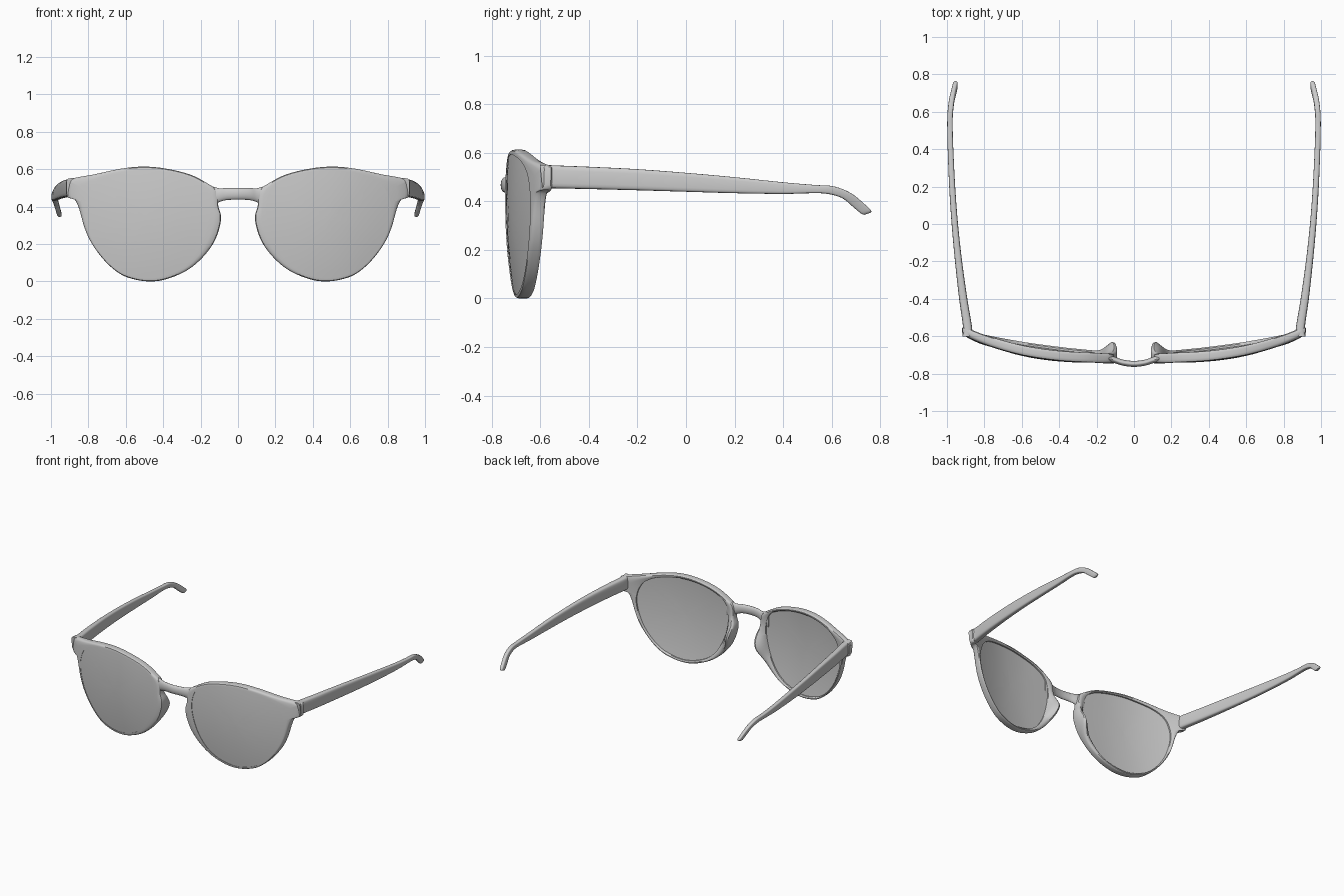
import bpy, bmesh, math
from mathutils import Vector

if "Cube" in bpy.data.objects:
    bpy.data.objects.remove(bpy.data.objects["Cube"])

grey = bpy.data.materials.new("plain_grey")
grey.diffuse_color = (0.6, 0.6, 0.6, 1)
grey.use_nodes = True
grey.node_tree.nodes["Principled BSDF"].inputs["Base Color"].default_value = grey.diffuse_color
CX, CZ = 0.49, 0.33          # middle of a lens


def spline(pts, n, closed=False):
    """Catmull-Rom curve through points of any dimension."""
    pts = [Vector(p) for p in pts]
    m, out = len(pts), []
    for i in range(m if closed else m - 1):
        if closed:
            a, b, c, d = (pts[(i + k) % m] for k in (-1, 0, 1, 2))
        else:
            a, b, c, d = (pts[min(max(i + k, 0), m - 1)] for k in (-1, 0, 1, 2))
        for s in range(n):
            t = s / n
            out.append(b + (c - a) * (t / 2) + (2 * a - 5 * b + 4 * c - d) * (t * t / 2)
                       + (3 * b - a - 3 * c + d) * (t ** 3 / 2))
    return out if closed else out + [pts[-1]]


def lookup(table, x):
    """Smooth interpolation in a small table."""
    for (x0, y0), (x1, y1) in zip(table, table[1:]):
        if x <= x1:
            return y0 + (y1 - y0) * (x - x0) / (x1 - x0)
    return table[-1][1]


FRONT = [tuple(p) for p in spline([(0, -.752), (.1, -.746), (.2, -.745), (.4, -.738), (.6, -.708),
                                   (.8, -.648), (.92, -.595), (1, -.55)], 6)]


def front_y(x, z):
    return lookup(FRONT, x) + 0.2 * (z - 0.4) ** 2


def build(name, rings, wrap_rings=False, caps=False, mirror=True, angle=40):
    """Skin a list of closed rings of points."""
    bm = bmesh.new()
    rows = [[bm.verts.new(p) for p in r] for r in rings]
    n = len(rows[0])
    pairs = list(zip(rows, rows[1:])) + ([(rows[-1], rows[0])] if wrap_rings else [])
    for a, b in pairs:
        for i in range(n):
            j = (i + 1) % n
            bm.faces.new((a[i], a[j], b[j], b[i]))
    if caps:
        bm.faces.new(rows[0])
        bm.faces.new(rows[-1])
    bmesh.ops.recalc_face_normals(bm, faces=bm.faces)
    me = bpy.data.meshes.new(name)
    bm.to_mesh(me)
    bm.free()
    me.materials.append(grey)
    ob = bpy.data.objects.new(name, me)
    bpy.context.collection.objects.link(ob)
    bpy.ops.object.select_all(action='DESELECT')
    ob.select_set(True)
    bpy.context.view_layer.objects.active = ob
    bpy.ops.object.shade_smooth_by_angle(angle=math.radians(angle))
    if mirror:
        ob.modifiers.new("mirror", 'MIRROR').use_mirror_merge = False
    return ob


# Outlines of the rim and of the lens, seen from the front
outer = spline([(.12, .492), (.165, .525), (.257, .572), (.39, .604), (.51, .614), (.63, .602),
                (.765, .573), (.85, .558), (.908, .546), (.918, .535), (.92, .49), (.912, .45), (.877, .442),
                (.85, .39), (.82, .285), (.78, .2), (.71, .107), (.63, .04), (.55, .01),
                (.47, 0), (.39, .01), (.283, .053), (.2, .117), (.134, .2), (.1, .283),
                (.091, .35), (.105, .40), (.108, .45)], 4, True)
lens_edge = spline([(.497, .594), (.66, .572), (.754, .53), (.80, .47), (.818, .38), (.797, .273),
                    (.754, .18), (.684, .096), (.604, .043), (.48, .016), (.353, .043),
                    (.257, .107), (.187, .22), (.15, .364), (.166, .476), (.22, .535),
                    (.337, .577)], 8, True)


def angle_of(p):
    return math.atan2(p[1] - CZ, p[0] - CX)


polar = sorted((angle_of(p), math.hypot(p[0] - CX, p[1] - CZ)) for p in lens_edge)
polar = ([(a - math.tau, r) for a, r in polar[-2:]] + polar
         + [(a + math.tau, r) for a, r in polar[:2]])
inner = []
for p in outer:
    a = angle_of(p)
    r = lookup(polar, a)
    inner.append(Vector((CX + r * math.cos(a), CZ + r * math.sin(a))))


def rim_point(i, t, d):
    p = inner[i].lerp(outer[i], t)
    y = front_y(p[0], p[1]) + d
    if d > .03 and p[0] < .35:     # nose pad swelling on the back
        y += .062 * math.exp(-((p[1] - .28) / .085) ** 2) * min(1, t * 1.6)
    return (p[0], y, p[1])


# Rim with end pieces and nose pads
profile = [(0, 0), (.4, 0), (.75, .001), (.93, .006), (1, .016), (1, .036), (.93, .046),
           (.75, .051), (.4, .052), (0, .046)]
build("rim", [[rim_point(i, t, d) for i in range(len(outer))] for t, d in profile], wrap_rings=True)

# Curved lens, front and back skin
rings = []
for side, scales in ((.003, (.02, .25, .5, .75, .9, 1)), (.036, (1, .9, .75, .5, .25, .02))):
    for s in scales:
        ring = []
        for p in inner:
            x, z = CX + (p[0] - CX) * s, CZ + (p[1] - CZ) * s
            ring.append((x, front_y(x, z) + side, z))
        rings.append(ring)
build("lens", rings, caps=True)

# Bridge: swept oval, (x, y, z, half depth, half height)
half = [(0, -.748, .468, .016, .031), (.06, -.741, .467, .016, .032), (.10, -.728, .461, .017, .037),
        (.135, -.720, .455, .019, .052), (.17, -.718, .45, .016, .055)]
path = [(-x, y, z, a, b) for x, y, z, a, b in half[:0:-1]] + half
rings = []
for x, y, z, a, b in spline(path, 5):
    rings.append([(x, y + a * math.cos(k * math.tau / 20), z + b * math.sin(k * math.tau / 20))
                  for k in range(20)])
build("bridge", rings, caps=True, mirror=False)

# Temple arms: (centre x, half width, top y, top z, bottom y, bottom z)
arm = [(.892, .026, -.602, .552, -.592, .452), (.890, .024, -.55, .549, -.55, .454),
       (.913, .022, -.4, .543, -.4, .451), (.938, .019, -.2, .533, -.2, .446),
       (.958, .017, 0, .518, 0, .440), (.972, .016, .2, .500, .2, .434),
       (.981, .015, .4, .479, .4, .431), (.984, .0145, .53, .468, .52, .434),
       (.982, .0145, .61, .462, .585, .431), (.974, .014, .68, .434, .645, .413),
       (.962, .013, .735, .390, .69, .376), (.955, .012, .762, .364, .722, .350),
       (.953, .006, .762, .354, .735, .345)]


def squircle(v):
    return math.copysign(abs(v) ** .5, v)


rings = []
for x, w, ty, tz, by, bz in spline(arm, 4):
    ring = []
    for k in range(20):
        u, v = squircle(math.cos(k * math.tau / 20)), squircle(math.sin(k * math.tau / 20))
        f = (v + 1) / 2
        ring.append((x + w * u, by + (ty - by) * f, bz + (tz - bz) * f))
    rings.append(ring)
build("temple_arm", rings, caps=True)
